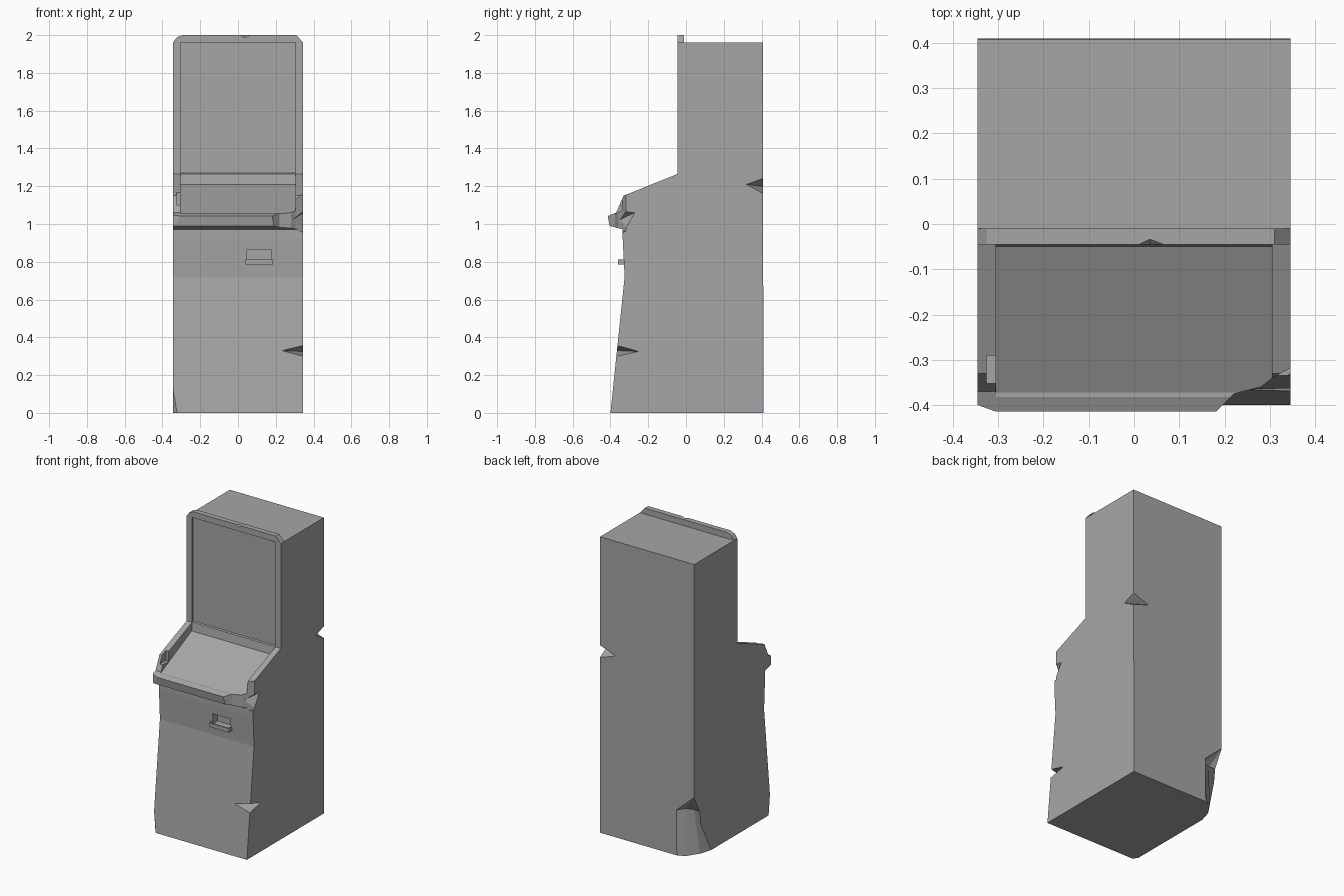
import bpy
import bmesh

if "Cube" in bpy.data.objects:
    bpy.data.objects.remove(bpy.data.objects["Cube"], do_unlink=True)

GREY = (0.38, 0.38, 0.38, 1.0)
mat = bpy.data.materials.new("worn grey")
mat.use_nodes = True
mat.diffuse_color = GREY
mat.node_tree.nodes["Principled BSDF"].inputs["Base Color"].default_value = GREY


def finish(name, bm):
    bmesh.ops.recalc_face_normals(bm, faces=bm.faces)
    mesh = bpy.data.meshes.new(name)
    bm.to_mesh(mesh)
    bm.free()
    mesh.materials.append(mat)
    obj = bpy.data.objects.new(name, mesh)
    bpy.context.collection.objects.link(obj)
    return obj


def loft(name, rings):
    """Solid skinned through rings of equal length."""
    bm = bmesh.new()
    loops = [[bm.verts.new(p) for p in ring] for ring in rings]
    n = len(loops[0])
    for a, b in zip(loops, loops[1:]):
        for i in range(n):
            j = (i + 1) % n
            bm.faces.new((a[i], a[j], b[j], b[i]))
    bm.faces.new(loops[0])
    bm.faces.new(loops[-1])
    return finish(name, bm)


def prism(name, outline, axis, lo, hi):
    """Outline extruded along one axis; the points keep x, y, z order."""
    def place(p, t):
        p = list(p)
        p.insert(axis, t)
        return p
    return loft(name, [[place(p, t) for p in outline] for t in (lo, hi)])


def box(name, x0, x1, y0, y1, z0, z1):
    return prism(name, [(x0, y0), (x1, y0), (x1, y1), (x0, y1)], 2, z0, z1)


def hull(name, points):
    bm = bmesh.new()
    for p in points:
        bm.verts.new(p)
    bmesh.ops.convex_hull(bm, input=bm.verts)
    return finish(name, bm)


def carve(target, cutter, keep=False):
    cutter.hide_render = True
    mod = target.modifiers.new("cut", "BOOLEAN")
    mod.operation = "DIFFERENCE"
    mod.solver = "EXACT"
    mod.object = cutter
    bpy.context.view_layer.objects.active = target
    bpy.ops.object.modifier_apply(modifier=mod.name)
    if not keep:
        bpy.data.objects.remove(cutter, do_unlink=True)


# Cabinet: side profile with control shelf lip
W = 0.345
cabinet = prism("cabinet", [
    (-0.40, 0), (0.41, 0), (0.407, 1.96), (-0.045, 1.96), (-0.045, 1.265),
    (-0.33, 1.15), (-0.37, 1.06), (-0.414, 1.042), (-0.405, 0.99),
    (-0.335, 0.972), (-0.335, 0.92), (-0.325, 0.72)], 0, -W, W)

# Recess for the screen and sloping control panel
carve(cabinet, prism("screen_recess", [
    (-0.035, 1.965), (-0.035, 1.27), (-0.043, 1.265), (-0.05, 1.21),
    (-0.372, 1.055), (-0.6, 1.055), (-0.6, 1.965)], 0, -0.305, 0.305))

# Broken right end of the shelf lip
carve(cabinet, prism("lip_break", [
    (0.175, -0.42), (0.22, -0.375), (0.28, -0.36), (0.305, -0.34),
    (0.36, -0.31), (0.36, -0.45), (0.175, -0.45)], 2, 0.96, 1.2))
carve(cabinet, hull("lip_gouge", [
    (0.36, -0.25, 1.07), (0.36, -0.42, 1.09), (0.36, -0.33, 0.93),
    (0.36, -0.42, 0.93), (0.24, -0.42, 0.99)]))

# Clipped left end of the lip, and the notched left rail
carve(cabinet, prism("lip_clip", [
    (-0.36, -0.394), (-0.30, -0.416), (-0.36, -0.45)], 2, 0.95, 1.1))
carve(cabinet, box("rail_notch", -0.326, -0.29, -0.42, -0.29, 1.10, 1.25))

# Dents in the front edge, back edge and front foot
carve(cabinet, hull("front_dent", [
    (0.23, -0.368, 0.33), (0.345, -0.25, 0.325),
    (0.4, -0.42, 0.275), (0.4, -0.42, 0.385)]))
carve(cabinet, hull("back_dent", [
    (0.23, 0.408, 1.2), (0.345, 0.32, 1.21),
    (0.45, 0.48, 1.085), (0.45, 0.48, 1.305)]))
carve(cabinet, hull("foot_dent", [
    (-0.346, -0.37, -0.01), (-0.32, -0.402, -0.01), (-0.346, -0.388, 0.16),
    (-0.37, -0.43, -0.01), (-0.37, -0.43, 0.16)]))

# Crushed rear corner: rounded at the floor, hollow above
floor_ring = [(-0.4, 0.47), (-0.21, 0.42), (-0.27, 0.385), (-0.32, 0.31), (-0.355, 0.19)]
waist_ring = [(-0.4, 0.47), (-0.21, 0.42), (-0.25, 0.36), (-0.30, 0.345), (-0.355, 0.35)]
tip_ring = [(-0.35 + 0.03 * (x + 0.35), 0.415 + 0.03 * (y - 0.415)) for x, y in waist_ring]
carve(cabinet, loft("corner_crush", [
    [(x, y, z) for x, y in ring]
    for ring, z in ((floor_ring, -0.01), (waist_ring, 0.3), (tip_ring, 0.42))]))

# Coin slot and its catch tray
tray = box("coin_tray", 0.04, 0.185, -0.36, -0.315, 0.785, 0.812)
slot = box("slot_cutter", 0.047, 0.178, -0.352, -0.28, 0.795, 0.863)
carve(tray, slot, keep=True)
carve(cabinet, slot)

# Raised rim above the screen, with a chip
rim = prism("top_rim", [
    (-W, 1.96), (-0.325, 1.988), (-0.295, 2.0), (0.31, 2.0), (W, 1.96)],
    1, -0.045, -0.01)
carve(rim, hull("rim_chip", [
    (0, -0.047, 2.004), (0.08, -0.047, 2.004),
    (0.035, -0.03, 2.004), (0.035, -0.047, 1.985)]))
